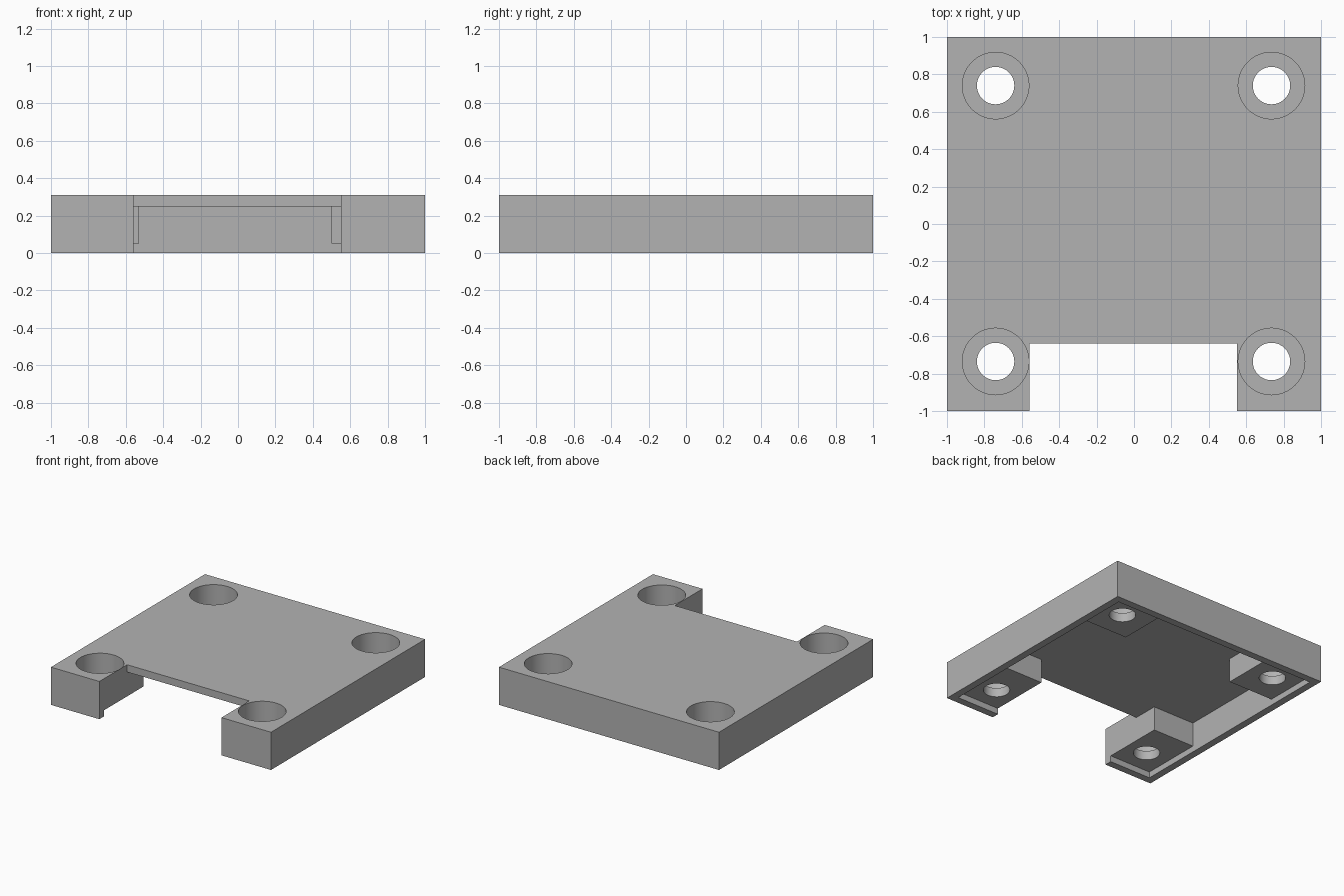
import bpy
import bmesh
import math

cube = bpy.data.objects.get("Cube")
if cube:
    bpy.data.objects.remove(cube, do_unlink=True)

HEIGHT = 0.31
PLATE_UNDERSIDE = 0.25
BOSS_BOTTOM = 0.05
BORE_FLOOR = 0.125
INNER = 0.94
NOTCH_R, NOTCH_L, NOTCH_Y = -0.56, 0.55, -0.64


def prism(name, outline, z0, z1):
    """Extrude a flat outline from z0 to z1."""
    bm = bmesh.new()
    base = bm.faces.new([bm.verts.new((x, y, z0)) for x, y in outline])
    top = bmesh.ops.extrude_face_region(bm, geom=[base])["geom"]
    verts = [v for v in top if isinstance(v, bmesh.types.BMVert)]
    bmesh.ops.translate(bm, verts=verts, vec=(0, 0, z1 - z0))
    bmesh.ops.recalc_face_normals(bm, faces=bm.faces)
    mesh = bpy.data.meshes.new(name)
    bm.to_mesh(mesh)
    bm.free()
    obj = bpy.data.objects.new(name, mesh)
    bpy.context.collection.objects.link(obj)
    return obj


def rect(x0, y0, x1, y1):
    return [(x0, y0), (x1, y0), (x1, y1), (x0, y1)]


def circle(cx, cy, r, n=64):
    steps = [math.tau * i / n for i in range(n)]
    return [(cx + r * math.cos(a), cy + r * math.sin(a)) for a in steps]


def cut(target, outline, z0, z1):
    """Subtract a prism from the target and discard the cutter."""
    cutter = prism("cutter", outline, z0, z1)
    cutter.hide_render = True
    mod = target.modifiers.new("cut", 'BOOLEAN')
    mod.operation = 'DIFFERENCE'
    mod.solver = 'EXACT'
    mod.object = cutter
    bpy.context.view_layer.objects.active = target
    bpy.ops.object.modifier_apply(modifier=mod.name)
    mesh = cutter.data
    bpy.data.objects.remove(cutter, do_unlink=True)
    bpy.data.meshes.remove(mesh)


# Solid block
cover = prism("mounting_cover", rect(-1, -1, 1, 1), 0, HEIGHT)

# Hollow underside, leaving a block at each corner
right_half = [(-0.53, INNER), (-0.53, 0.49), (-INNER, 0.49),
              (-INNER, -0.43), (NOTCH_R, -0.43), (NOTCH_R, -1.1)]
left_half = [(NOTCH_L, -1.1), (NOTCH_L, -0.43), (INNER, -0.43),
             (INNER, 0.5), (0.5, 0.5), (0.5, INNER)]
cut(cover, right_half + left_half, -0.1, PLATE_UNDERSIDE)

# Shallow recess that sets the corner blocks above the rim
cut(cover, rect(-INNER, -INNER, INNER, INNER), -0.1, BOSS_BOTTOM)

# Front notch through the top plate
cut(cover, rect(NOTCH_R, -1.1, NOTCH_L, NOTCH_Y), 0.2, 0.4)

# Screw holes with wide bores from above
for x in (-0.74, 0.735):
    for y in (-0.735, 0.74):
        cut(cover, circle(x, y, 0.178), BORE_FLOOR, 0.4)
        cut(cover, circle(x, y, 0.1), -0.1, 0.4)

# Plain grey finish
grey = bpy.data.materials.new("plain_grey")
grey.use_nodes = True
colour = (0.45, 0.45, 0.45, 1)
grey.diffuse_color = colour
grey.node_tree.nodes["Principled BSDF"].inputs["Base Color"].default_value = colour
cover.data.materials.clear()
cover.data.materials.append(grey)
for face in cover.data.polygons:
    face.material_index = 0

bpy.ops.object.select_all(action='DESELECT')
cover.select_set(True)
bpy.context.view_layer.objects.active = cover
bpy.ops.object.shade_smooth_by_angle(angle=math.radians(30))
